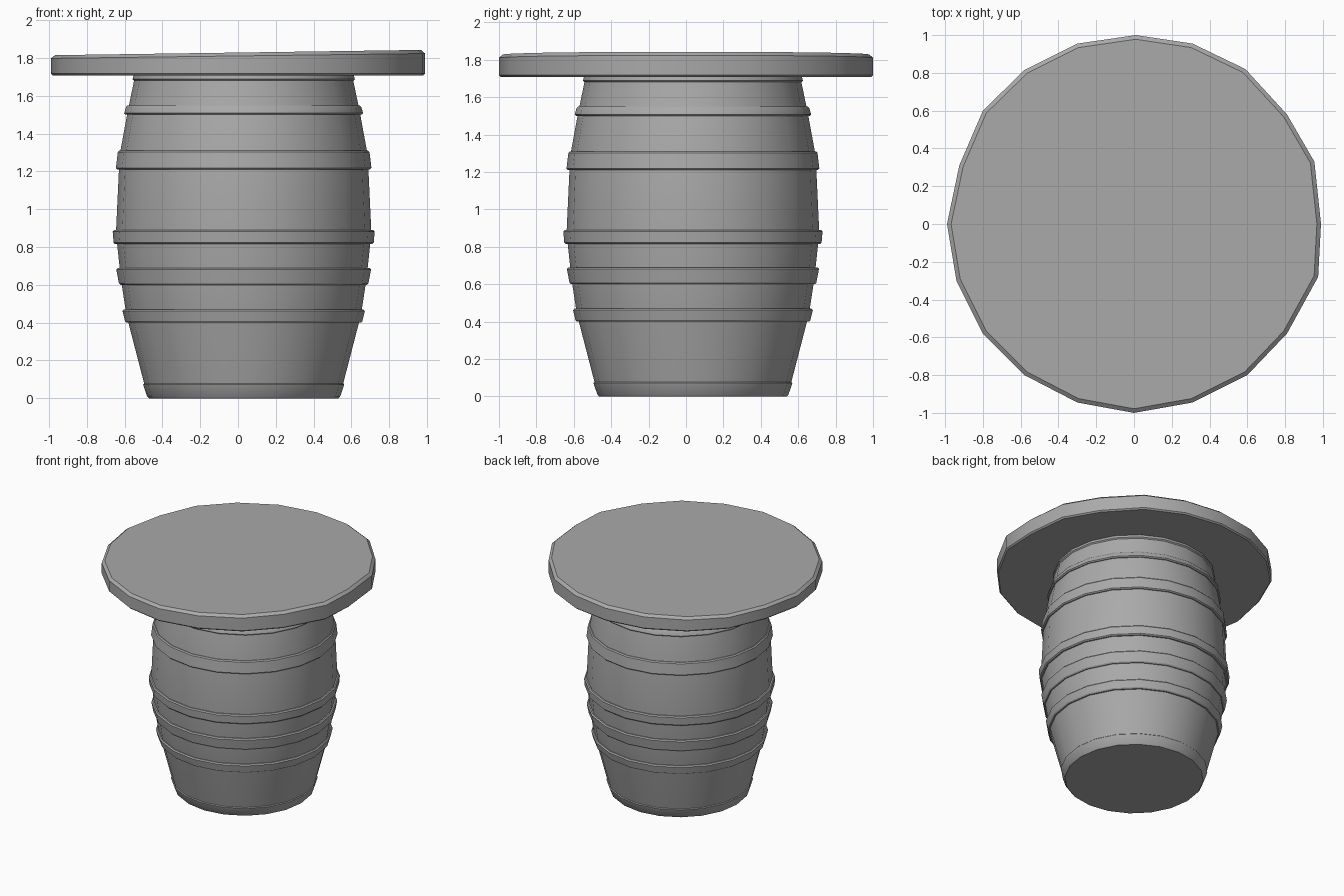
import bpy, bmesh, math

if "Cube" in bpy.data.objects:
    bpy.data.objects.remove(bpy.data.objects["Cube"], do_unlink=True)

SIDES = 20
CENTRE = (0.03, 0.037)  # the barrel stands slightly off the table's centre

gray = bpy.data.materials.new("plain gray")
gray.use_nodes = True
gray.diffuse_color = (0.4, 0.4, 0.4, 1)
gray.node_tree.nodes["Principled BSDF"].inputs["Base Color"].default_value = (0.4, 0.4, 0.4, 1)


def loft(name, rings):
    """Skin stacked rings of points and cap both ends."""
    bm = bmesh.new()
    loops = [[bm.verts.new(p) for p in ring] for ring in rings]
    n = len(loops[0])
    for low, high in zip(loops, loops[1:]):
        for i in range(n):
            j = (i + 1) % n
            bm.faces.new((low[i], low[j], high[j], high[i]))
    bm.faces.new(list(reversed(loops[0])))
    # The upper cap is a fan, so it may be slightly warped
    top = loops[-1]
    hub = bm.verts.new([sum(v.co[k] for v in top) / n for k in range(3)])
    for i in range(n):
        bm.faces.new((top[i], top[(i + 1) % n], hub))
    bmesh.ops.recalc_face_normals(bm, faces=bm.faces)
    mesh = bpy.data.meshes.new(name)
    bm.to_mesh(mesh)
    bm.free()
    mesh.materials.append(gray)
    obj = bpy.data.objects.new(name, mesh)
    bpy.context.collection.objects.link(obj)
    bpy.ops.object.select_all(action="DESELECT")
    obj.select_set(True)
    bpy.context.view_layer.objects.active = obj
    bpy.ops.object.shade_smooth_by_angle(angle=math.radians(30))
    return obj


def lathe(name, profile):
    """Turn a (radius, height) profile around the barrel axis."""
    turns = [math.tau * i / SIDES for i in range(SIDES)]
    return loft(name, [[(CENTRE[0] + r * math.cos(a), CENTRE[1] + r * math.sin(a), z)
                        for a in turns] for r, z in profile])


# Barrel staves
lathe("barrel_body", [(0.51, 0.01), (0.527, 0.08), (0.61, 0.40), (0.625, 0.47),
                      (0.645, 0.60), (0.656, 0.69), (0.67, 0.82), (0.675, 0.89),
                      (0.66, 1.21), (0.652, 1.31), (0.617, 1.50), (0.607, 1.55),
                      (0.58, 1.68), (0.575, 1.72)])

# Hoops: bottom height, top height, bottom radius, top radius
hoops = {
    "base_hoop": (0.0, 0.08, 0.51, 0.532),
    "lower_hoop": (0.40, 0.47, 0.628, 0.641),
    "low_middle_hoop": (0.60, 0.69, 0.660, 0.674),
    "middle_hoop": (0.815, 0.89, 0.688, 0.693),
    "upper_middle_hoop": (1.21, 1.31, 0.676, 0.666),
    "upper_hoop": (1.50, 1.55, 0.632, 0.622),
    "top_hoop": (1.68, 1.72, 0.588, 0.582),
}
for name, (z0, z1, r0, r1) in hoops.items():
    e = 0.008
    lathe(name, [(r0 - e, z0), (r0, z0 + e), (r1, z1 - e), (r1 - e, z1)])

# Rough-cut round table top
outline = [(0.99, 0), (0.955, 0.33), (0.81, 0.58), (0.59, 0.82), (0.31, 0.955),
           (0.01, 1), (-0.3, 0.955), (-0.58, 0.815), (-0.8, 0.6), (-0.925, 0.31),
           (-0.99, 0), (-0.94, -0.3), (-0.8, -0.58), (-0.58, -0.8), (-0.3, -0.945),
           (0, -1), (0.31, -0.945), (0.6, -0.8), (0.81, -0.58), (0.975, -0.28)]


def table_ring(scale, z, tilt=0):
    return [(x * scale, y * scale, z + tilt * x) for x, y in outline]


loft("table_top", [table_ring(0.99, 1.708), table_ring(1, 1.718),
                   table_ring(1, 1.811, 0.013), table_ring(0.978, 1.829, 0.014)])
